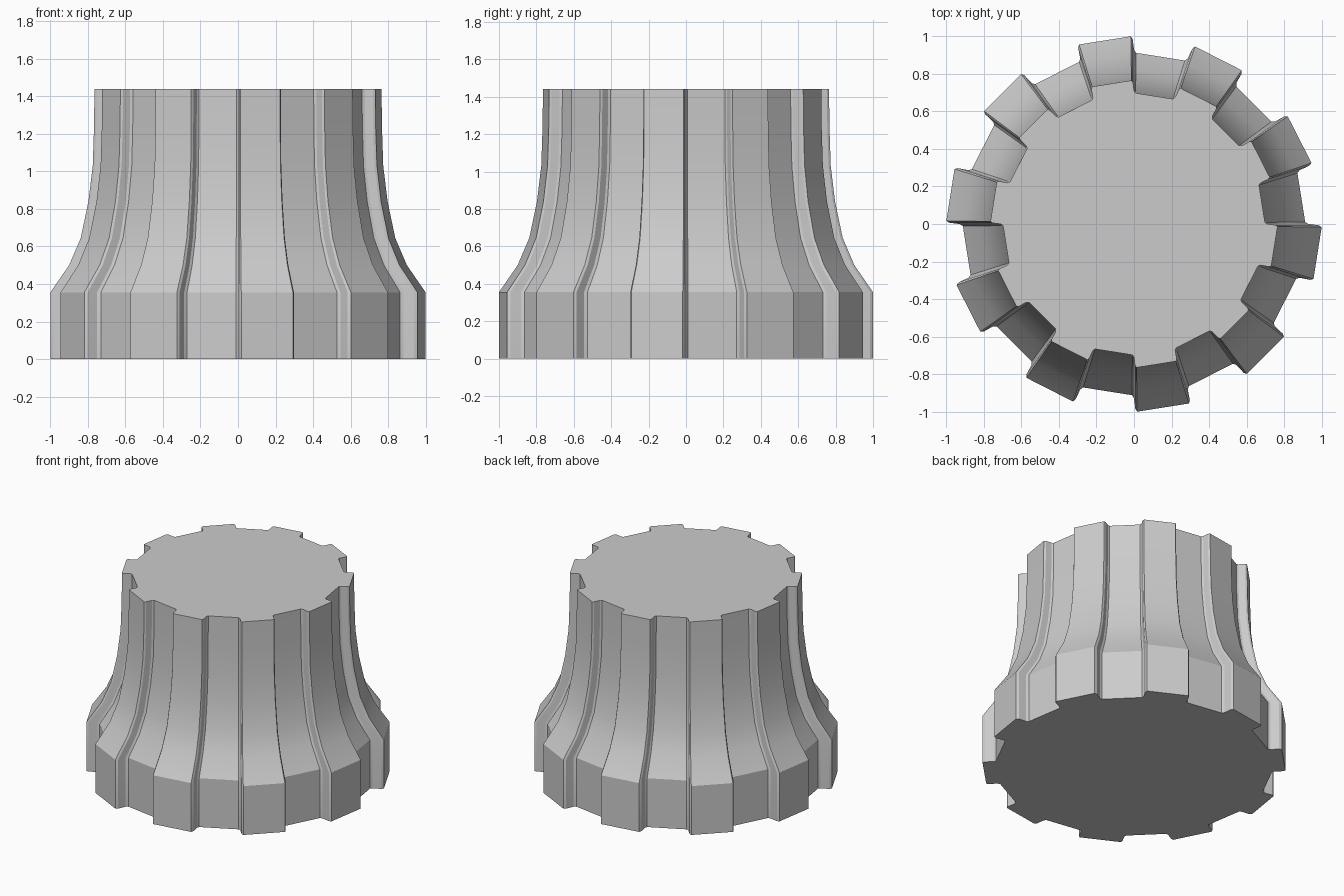
import bpy, bmesh, math

if "Cube" in bpy.data.objects:
    bpy.data.objects.remove(bpy.data.objects["Cube"])

# Vertical profile: (height, scale of the cross-section)
PROFILE = [(0, 1.0), (0.355, 1.0), (0.5, 0.9), (0.645, 0.838),
           (0.84, 0.797), (1.03, 0.774), (1.24, 0.767), (1.44, 0.765)]

# One rib and half of each neighbouring groove: (angle from rib centre, radius)
HALF = [(8.0, 1.0), (8.6, 0.985), (9.0, 0.928), (9.7, 0.912)]
RIB = [(-a, r) for a, r in reversed(HALF)] + HALF
RIBS = 10

section = []
for k in range(RIBS):
    centre = -9 + 36 * k
    for a, r in RIB:
        t = math.radians(centre + a)
        section.append((r * math.cos(t), r * math.sin(t)))

# Loft the fluted section through the profile
bm = bmesh.new()
rings = [[bm.verts.new((x * s, y * s, z)) for x, y in section]
         for z, s in PROFILE]
n = len(section)
for low, high in zip(rings, rings[1:]):
    for i in range(n):
        j = (i + 1) % n
        bm.faces.new((low[i], low[j], high[j], high[i]))

# Flat caps
bm.faces.new(rings[-1])
bm.faces.new(list(reversed(rings[0])))
bmesh.ops.recalc_face_normals(bm, faces=bm.faces[:])

mesh = bpy.data.meshes.new("fluted_knob")
bm.to_mesh(mesh)
bm.free()
knob = bpy.data.objects.new("fluted_knob", mesh)
bpy.context.collection.objects.link(knob)

# Smooth the flare, keep the rib edges crisp
bpy.context.view_layer.objects.active = knob
knob.select_set(True)
bpy.ops.object.shade_smooth_by_angle(angle=math.radians(25))
